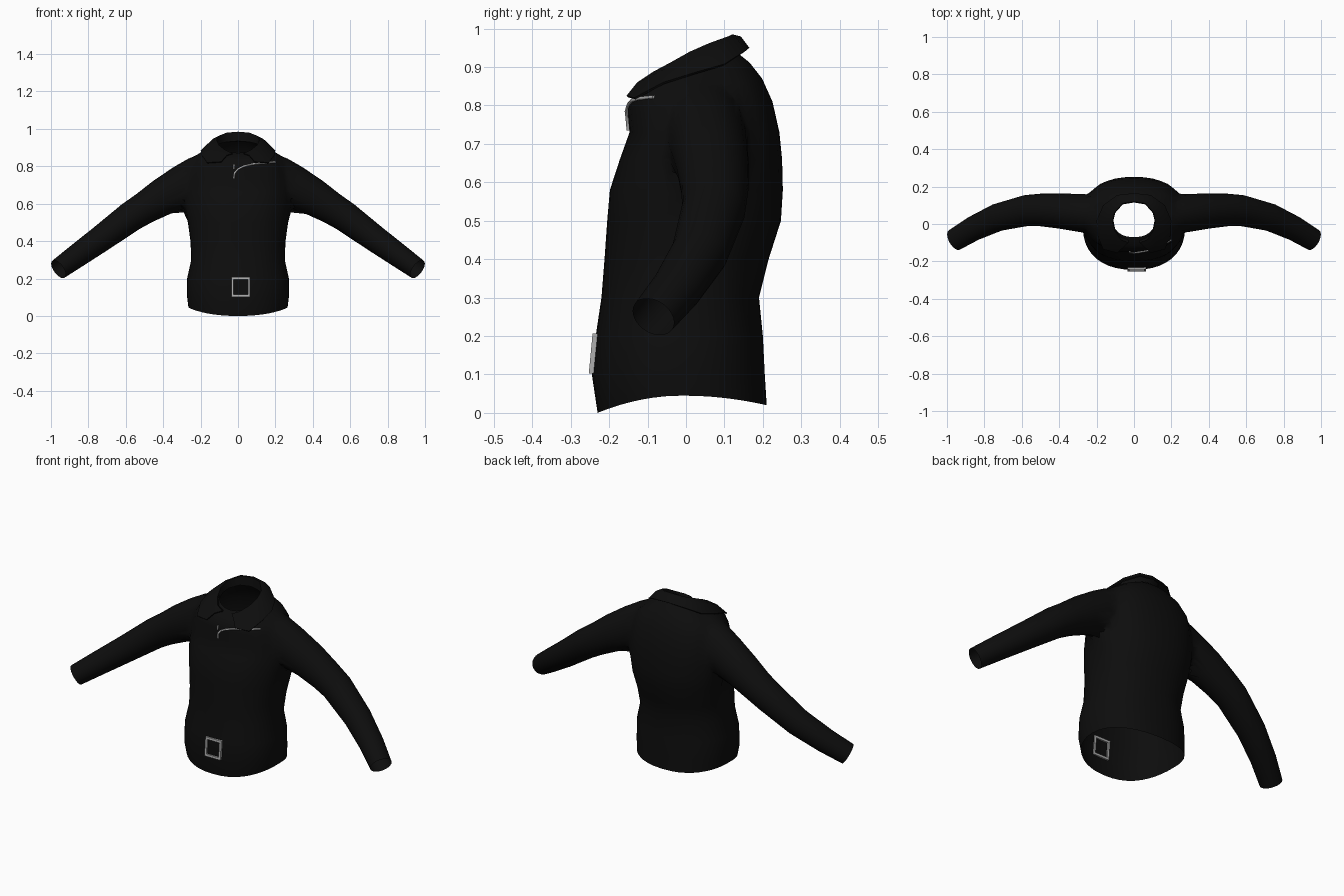
import bpy, bmesh, math
from mathutils import Vector
from mathutils.bvhtree import BVHTree

if "Cube" in bpy.data.objects:
    bpy.data.objects.remove(bpy.data.objects["Cube"])


def material(name, v):
    m = bpy.data.materials.new(name)
    m.diffuse_color = (v, v, v, 1)
    m.use_nodes = True
    m.node_tree.nodes["Principled BSDF"].inputs["Base Color"].default_value = m.diffuse_color
    return m


black = material("black leather", 0.004)
lining = material("opening cap", 0.0041)
steel = material("grey metal", 0.42)


def make(name, bm, mats):
    bmesh.ops.recalc_face_normals(bm, faces=bm.faces)
    me = bpy.data.meshes.new(name)
    bm.to_mesh(me)
    bm.free()
    ob = bpy.data.objects.new(name, me)
    bpy.context.collection.objects.link(ob)
    for m in mats:
        me.materials.append(m)
    return ob


def apply(ob):
    bpy.context.view_layer.objects.active = ob
    for m in list(ob.modifiers):
        bpy.ops.object.modifier_apply(modifier=m.name)


def smooth(ob, deg):
    bpy.ops.object.select_all(action='DESELECT')
    ob.select_set(True)
    bpy.context.view_layer.objects.active = ob
    bpy.ops.object.shade_smooth_by_angle(angle=math.radians(deg))


def loft(name, rings):
    """Closed tube; the two end caps get material 1 so they can be opened later."""
    bm = bmesh.new()
    vs = [[bm.verts.new(p) for p in r] for r in rings]
    n = len(rings[0])
    for a, b in zip(vs, vs[1:]):
        for i in range(n):
            j = (i + 1) % n
            bm.faces.new((a[i], a[j], b[j], b[i]))
    for r, pts in ((vs[0], rings[0]), (vs[-1], rings[-1])):
        c = bm.verts.new(sum(pts, Vector()) / n)
        for i in range(n):
            bm.faces.new((r[i], r[(i + 1) % n], c)).material_index = 1
    return make(name, bm, [black, lining])


def power(v, e):
    return math.copysign(abs(v) ** e, v)


# torso: z at front, side, back / half width / y at front, back
TORSO = [(0, .045, .02, .265, -.23, .21), (.1, .1, .1, .272, -.245, .205),
         (.2, .2, .2, .272, -.235, .2), (.3, .3, .3, .25, -.22, .19),
         (.4, .4, .4, .254, -.212, .215), (.5, .5, .5, .268, -.205, .247),
         (.58, .58, .58, .286, -.198, .252), (.66, .66, .66, .288, -.172, .25),
         (.73, .73, .73, .283, -.147, .243), (.79, .80, .81, .265, -.152, .225),
         (.83, .85, .87, .235, -.138, .198), (.855, .89, .912, .175, -.113, .165),
         (.872, .92, .94, .115, -.07, .13)]
rings = []
for zf, zs, zb, w, yf, yb in TORSO:
    ring = []
    for i in range(40):
        a = 2 * math.pi * i / 40
        c, s = power(math.cos(a), .88), power(math.sin(a), .88)
        mid, half = (yf + yb) / 2, (yb - yf) / 2
        ring.append(Vector((w * c, mid + half * s,
                            zs + ((zb if s > 0 else zf) - zs) * s * s)))
    rings.append(ring)
jacket = loft("jacket_body", rings)

# sleeves: centre x, y, z / radius up / radius front to back
SLEEVE = [(.10, .05, .78, .09, .08), (.20, .05, .74, .125, .10),
          (.28, .058, .70, .122, .105), (.40, .07, .638, .10, .094),
          (.50, .075, .577, .086, .087), (.575, .072, .53, .081, .083),
          (.73, .035, .415, .071, .074), (.86, -.025, .322, .063, .066),
          (.96, -.085, .25, .056, .06)]


def sleeve(name, side):
    pts = [Vector(r[:3]) for r in SLEEVE]
    out = []
    for k, r in enumerate(SLEEVE):
        t = (pts[min(k + 1, len(pts) - 1)] - pts[max(k - 1, 0)]).normalized()
        v = Vector((0, 1, 0)) - t * t.y
        v.normalize()
        u = v.cross(t)
        ring = [pts[k] + u * r[3] * math.cos(a) + v * r[4] * math.sin(a)
                for a in (2 * math.pi * i / 24 for i in range(24))]
        out.append([Vector((p.x * side, p.y, p.z)) for p in ring])
    return loft(name, out)


for side, name in ((1, "left_sleeve"), (-1, "right_sleeve")):
    s = sleeve(name, side)
    m = jacket.modifiers.new("join", 'BOOLEAN')
    m.operation, m.object, m.solver = 'UNION', s, 'EXACT'
    apply(jacket)
    bpy.data.objects.remove(s)

# open the hem, neck and cuffs
bm = bmesh.new()
bm.from_mesh(jacket.data)
bmesh.ops.delete(bm, geom=[f for f in bm.faces if f.material_index == 1], context='FACES')
# soften the armhole seam
seam = [v for v in bm.verts if .2 < abs(v.co.x) < .36 and .52 < v.co.z < .9]
for _ in range(3):
    bmesh.ops.smooth_vert(bm, verts=seam, factor=.4, use_axis_x=True,
                          use_axis_y=True, use_axis_z=True)
bm.to_mesh(jacket.data)
tree = BVHTree.FromBMesh(bm)
bm.free()
jacket.data.materials.pop(index=1)
bpy.data.materials.remove(lining)
smooth(jacket, 60)

# folded collar, half from back to front: neck base, fold, outer edge
COLLAR = [((0, .115, .935), (0, .12, .985), (0, .165, .95)),
          ((.06, .105, .93), (.06, .11, .98), (.09, .155, .943)),
          ((.1, .06, .92), (.105, .06, .962), (.165, .10, .908)),
          ((.11, .02, .905), (.115, .01, .94), (.2, .02, .885)),
          ((.1, -.03, .885), (.1, -.04, .912), (.195, -.06, .86)),
          ((.07, -.065, .87), (.07, -.085, .888), (.165, -.135, .82)),
          ((.03, -.08, .862), (.03, -.1, .87), (.09, -.155, .825))]
full = [[(-x, y, z) for x, y, z in r] for r in COLLAR[:0:-1]] + COLLAR
bm = bmesh.new()
grid = []
for base, fold, edge in full:
    f, e = Vector(fold), Vector(edge)
    mid = (f + e) / 2 + Vector((0, 0, .012))
    grid.append([bm.verts.new(p) for p in (base, fold, mid, edge)])
for a, b in zip(grid, grid[1:]):
    for i in range(3):
        bm.faces.new((a[i], b[i], b[i + 1], a[i + 1]))
collar = make("collar", bm, [black])
collar.modifiers.new("thick", 'SOLIDIFY').thickness = .006
apply(collar)
smooth(collar, 50)


def on_chest(x, z):
    hit = tree.ray_cast(Vector((x, -1, z)), Vector((0, 1, 0)))[0]
    return (x, (hit.y if hit else -.15) - .003, z)


# chest zip and its pull tab
def strand(name, pts, r):
    cu = bpy.data.curves.new(name, 'CURVE')
    cu.dimensions = '3D'
    cu.bevel_depth, cu.bevel_resolution = r, 1
    cu.use_fill_caps = True
    sp = cu.splines.new('POLY')
    sp.points.add(len(pts) - 1)
    for p, (x, z) in zip(sp.points, pts):
        p.co = (*on_chest(x, z), 1)
    cu.materials.append(steel)
    ob = bpy.data.objects.new(name, cu)
    bpy.context.collection.objects.link(ob)


strand("chest_zip", [(.2, .822), (.14, .818), (.08, .812), (.03, .80), (0, .785),
                     (-.018, .765), (-.022, .735)], .005)
strand("zip_pull", [(-.022, .808), (-.022, .785)], .004)

# belt buckle frame
bm = bmesh.new()
x0, x1, z0, z1, t = -.035, .065, .102, .207, .012
for a, b, c, d in ((x0, x1, z0, z0 + t), (x0, x1, z1 - t, z1),
                   (x0, x0 + t, z0 + t, z1 - t), (x1 - t, x1, z0 + t, z1 - t)):
    cube = bmesh.ops.create_cube(bm, size=1)["verts"]
    for v in cube:
        x = a if v.co.x < 0 else b
        z = c if v.co.z < 0 else d
        v.co = (x, (-.253 if v.co.y < 0 else -.235) + (z - z0) * .095, z)
make("buckle", bm, [steel])
